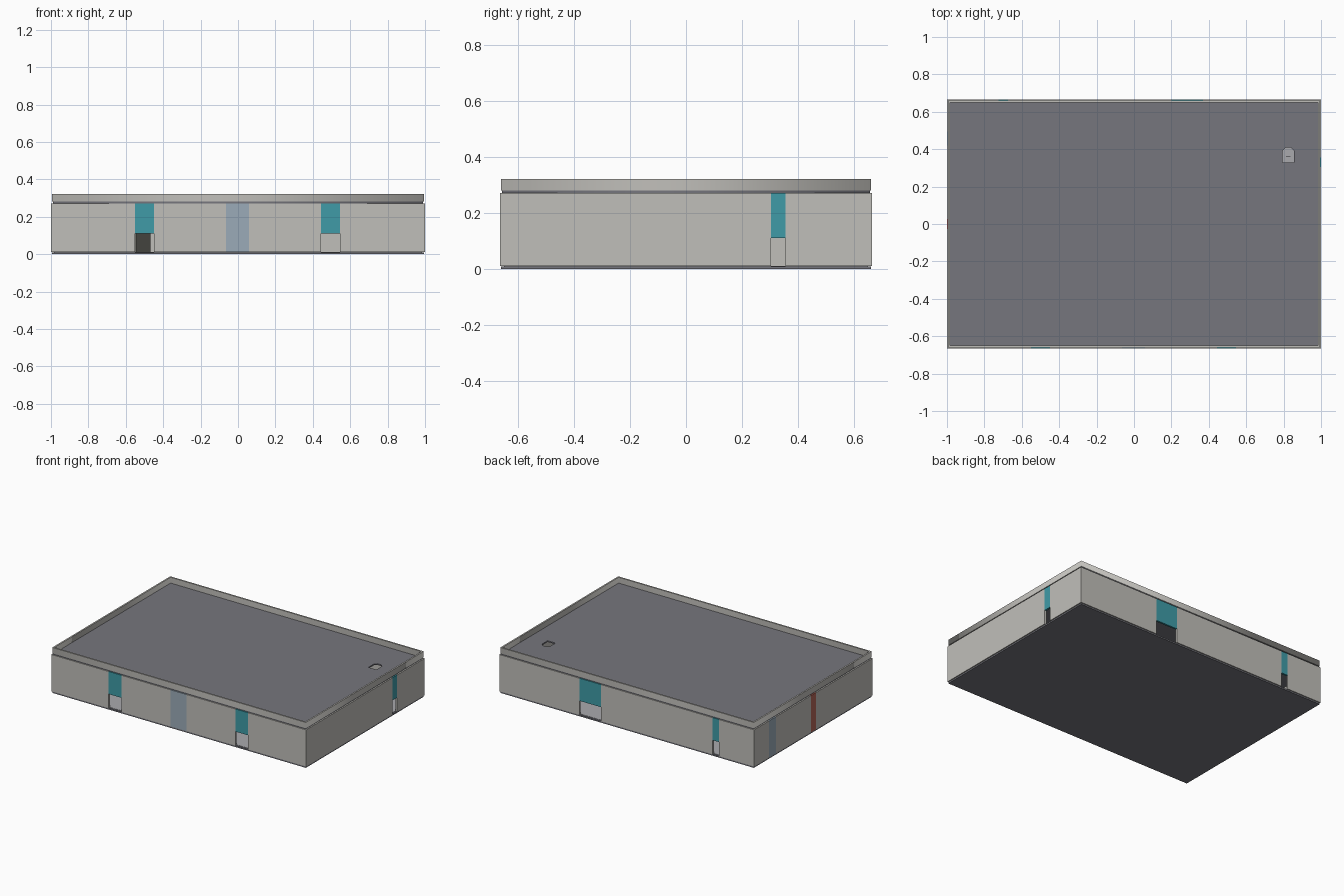
import bpy
import math

if "Cube" in bpy.data.objects:
    bpy.data.objects.remove(bpy.data.objects["Cube"])

HX, HY = 1.0, 0.665          # half footprint
T = 0.013                    # wall thickness
Z_FLOOR, Z_DOOR, Z_TOP = 0.012, 0.112, 0.272
Z_ROOF, Z_PAR = 0.281, 0.322


def material(name, rgb):
    m = bpy.data.materials.new(name)
    m.diffuse_color = (*rgb, 1)
    m.use_nodes = True
    m.node_tree.nodes["Principled BSDF"].inputs["Base Color"].default_value = m.diffuse_color
    return m


WALL = material("wall_stone", (0.53, 0.52, 0.49))
ROOF = material("slab_grey", (0.18, 0.18, 0.205))
TEAL = material("door_header_teal", (0.05, 0.33, 0.39))
BLUE = material("window_blue", (0.33, 0.41, 0.48))
RED = material("red_panel", (0.45, 0.13, 0.10))
FLOOR = material("floor_grey", (0.40, 0.40, 0.42))
DARK = material("screen_grey", (0.24, 0.24, 0.21))


def box(name, lo, hi, mat):
    bpy.ops.mesh.primitive_cube_add(size=1, location=[(a + b) / 2 for a, b in zip(lo, hi)])
    o = bpy.context.object
    o.name = name
    o.scale = [b - a for a, b in zip(lo, hi)]
    o.data.materials.append(mat)
    return o


def plate(name, outlines, z0, z1, mat):
    """Filled flat outline, inner outlines become holes, extruded z0..z1."""
    cu = bpy.data.curves.new(name, 'CURVE')
    cu.dimensions = '2D'
    cu.fill_mode = 'BOTH'
    cu.extrude = (z1 - z0) / 2
    for pts in outlines:
        s = cu.splines.new('POLY')
        s.points.add(len(pts) - 1)
        for p, (x, y) in zip(s.points, pts):
            p.co = (x, y, 0, 1)
        s.use_cyclic_u = True
    o = bpy.data.objects.new(name, cu)
    o.location.z = (z0 + z1) / 2
    cu.materials.append(mat)
    bpy.context.collection.objects.link(o)
    return o


def rect(x, y):
    return [(-x, -y), (x, -y), (x, y), (-x, y)]


def wall(name, axis, side, half, features):
    """Wall run along an axis; features are (start, end, kind)."""
    outer = side * (HY if axis == 'x' else HX)
    d0, d1 = sorted((outer, outer - side * T))

    def piece(label, a, b, z0, z1, mat):
        if axis == 'x':
            box(label, (a, d0, z0), (b, d1, z1), mat)
        else:
            box(label, (d0, a, z0), (d1, b, z1), mat)

    pos = -half
    for i, (a, b, kind) in enumerate(sorted(features)):
        piece(f"{name}_wall_{i}", pos, a, Z_FLOOR, Z_TOP, WALL)
        if kind == 'door':
            piece(f"{name}_door_header_{i}", a, b, Z_DOOR, Z_TOP, TEAL)
        else:
            mat = BLUE if kind == 'window' else RED
            piece(f"{name}_{kind}_{i}", a, b, Z_FLOOR, Z_TOP, mat)
        pos = b
    piece(f"{name}_wall_end", pos, half, Z_FLOOR, Z_TOP, WALL)


# Base slab and lighter floor finish
box("base_slab", (-0.995, -0.661, 0), (0.995, 0.661, 0.01), ROOF)
box("floor", (-0.985, -0.65, 0.01), (0.985, 0.65, 0.012), FLOOR)

# Outer walls with door openings, windows and the red panel
wall("front", 'x', -1, HX, [(-0.55, -0.45, 'door'), (-0.065, 0.06, 'window'), (0.445, 0.545, 'door')])
wall("back", 'x', 1, HX, [(-0.725, -0.675, 'door'), (0.2, 0.37, 'door')])
wall("right", 'y', 1, HY - T, [(0.304, 0.356, 'door')])
wall("left", 'y', -1, HY - T, [(-0.028, 0.028, 'red_panel'), (0.42, 0.495, 'window')])

# Angled screen seen through the left front door
screen = box("inner_screen", (-0.66, -0.056, Z_FLOOR), (-0.365, -0.044, Z_TOP), DARK)
screen.rotation_euler.z = math.radians(75)

# Roof slab with a clipped-corner hatch
hatch = [(0.793, 0.33), (0.855, 0.33), (0.855, 0.392), (0.838, 0.408), (0.81, 0.408), (0.793, 0.392)]
plate("roof_slab", [rect(0.99, 0.658), hatch], Z_TOP, Z_ROOF, ROOF)
box("hatch_rung", (0.812, 0.36, 0.2), (0.836, 0.364, 0.204), ROOF)

# Parapet ring around the roof
plate("parapet", [rect(0.995, 0.661), rect(0.984, 0.65)], Z_ROOF, Z_PAR, WALL)
